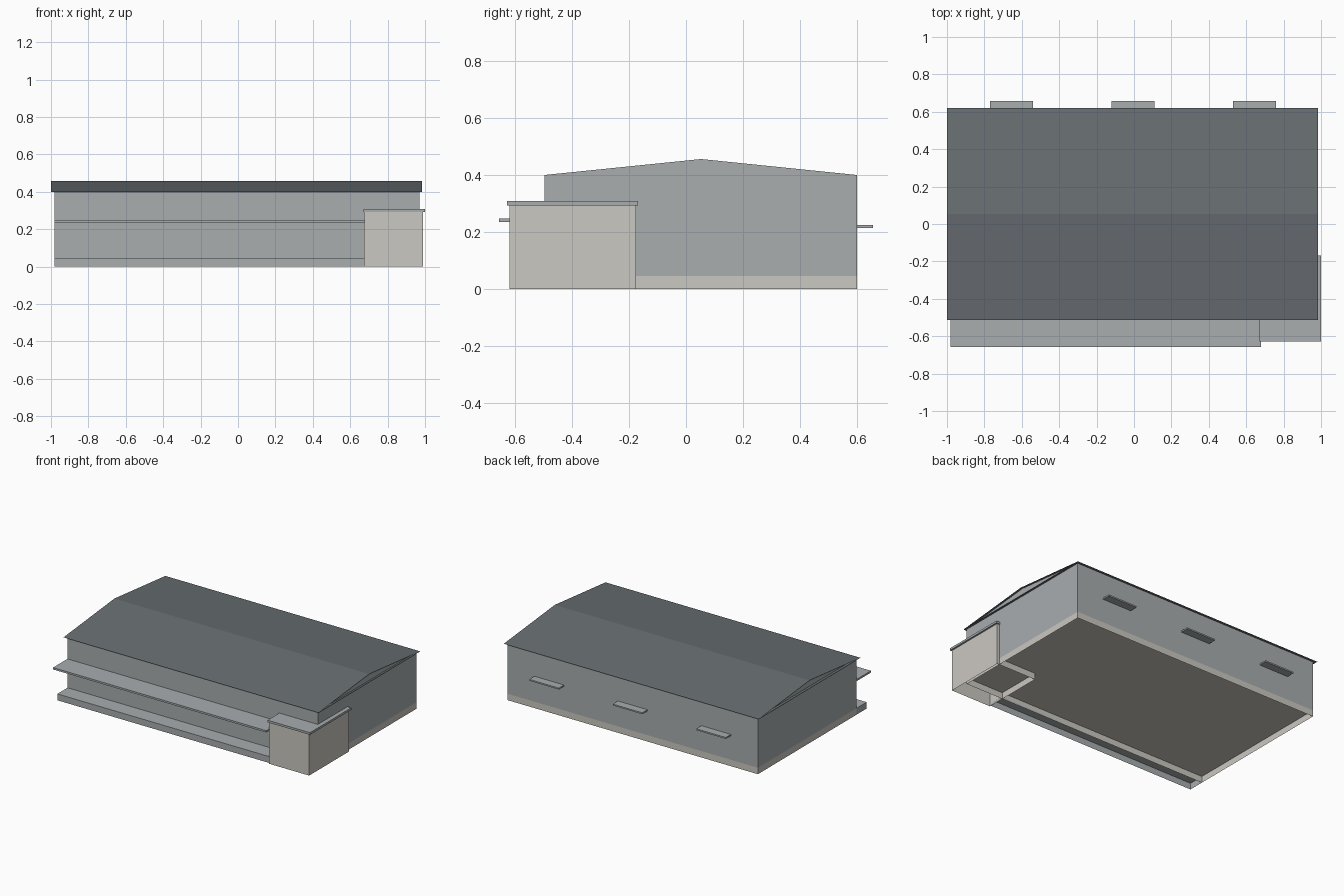
import bpy

if "Cube" in bpy.data.objects:
    bpy.data.objects.remove(bpy.data.objects["Cube"])


def srgb(r, g, b):
    def lin(c):
        c /= 255
        return c / 12.92 if c <= 0.04045 else ((c + 0.055) / 1.055) ** 2.4
    return (lin(r), lin(g), lin(b), 1)


def material(name, rgb):
    m = bpy.data.materials.new(name)
    m.diffuse_color = srgb(*rgb)
    m.use_nodes = True
    m.node_tree.nodes["Principled BSDF"].inputs["Base Color"].default_value = m.diffuse_color
    return m


WALL = material("wall grey", (168, 173, 175))
ROOF = material("dark roof grey", (104, 110, 114))
CREAM = material("cream render", (203, 200, 193))


def mesh(name, verts, faces, mat):
    me = bpy.data.meshes.new(name)
    me.from_pydata(verts, [], faces)
    me.materials.append(mat)
    ob = bpy.data.objects.new(name, me)
    bpy.context.collection.objects.link(ob)
    return ob


def box(name, x, y, z, mat, bottom=True):
    """Axis-aligned box from ranges, optionally open underneath."""
    v = [(a, b, c) for c in z for a, b in
         ((x[0], y[0]), (x[1], y[0]), (x[1], y[1]), (x[0], y[1]))]
    f = [(i, (i + 1) % 4, (i + 1) % 4 + 4, i + 4) for i in range(4)]
    f.append((4, 5, 6, 7))
    if bottom:
        f.append((3, 2, 1, 0))
    return mesh(name, v, f, mat)


X0, X1 = -0.98, 0.97          # wall ends
Y0, Y1 = -0.497, 0.6          # front and back walls
BASE, EAVE, RIDGE = 0.045, 0.4, 0.457
YR = 0.053                    # ridge line

# Plinth, open underneath
box("plinth", (X0, X1), (Y0, Y1), (0, BASE), CREAM, bottom=False)

# Walls with gable ends (roof covers the top)
prof = [(Y0, BASE), (Y1, BASE), (Y1, EAVE), (YR, RIDGE - 0.001), (Y0, EAVE)]
verts = [(x, y, z) for x in (X0, X1) for y, z in prof]
mesh("walls", verts,
     [(4, 3, 2, 1, 0), (5, 6, 7, 8, 9), (1, 2, 7, 6), (4, 0, 5, 9)], WALL)

# Thin sheet roof: two slopes over a flat soffit
verts = [(x, y, z) for x in (-1.0, 0.985)
         for y, z in ((-0.512, EAVE), (YR, RIDGE), (0.62, EAVE))]
mesh("roof", verts, [(0, 3, 4, 1), (1, 4, 5, 2), (0, 2, 5, 3)], ROOF)

# Corner entrance block with flat cap
box("entrance_block", (0.675, 0.988), (-0.62, -0.175), (0, 0.293), CREAM, bottom=False)
box("entrance_cap", (0.67, 1.0), (-0.628, -0.168), (0.293, 0.308), WALL)

# Front step and long canopy
box("front_step", (X0, 0.675), (-0.61, Y0), (0, BASE), WALL, bottom=False)
box("front_canopy", (X0, 0.68), (-0.657, Y0), (0.235, 0.248), WALL)

# Small canopies along the back wall
for i, x in enumerate((-0.655, -0.005, 0.645)):
    box(f"back_canopy_{i + 1}", (x - 0.115, x + 0.115), (Y1, 0.657), (0.214, 0.224), WALL)
